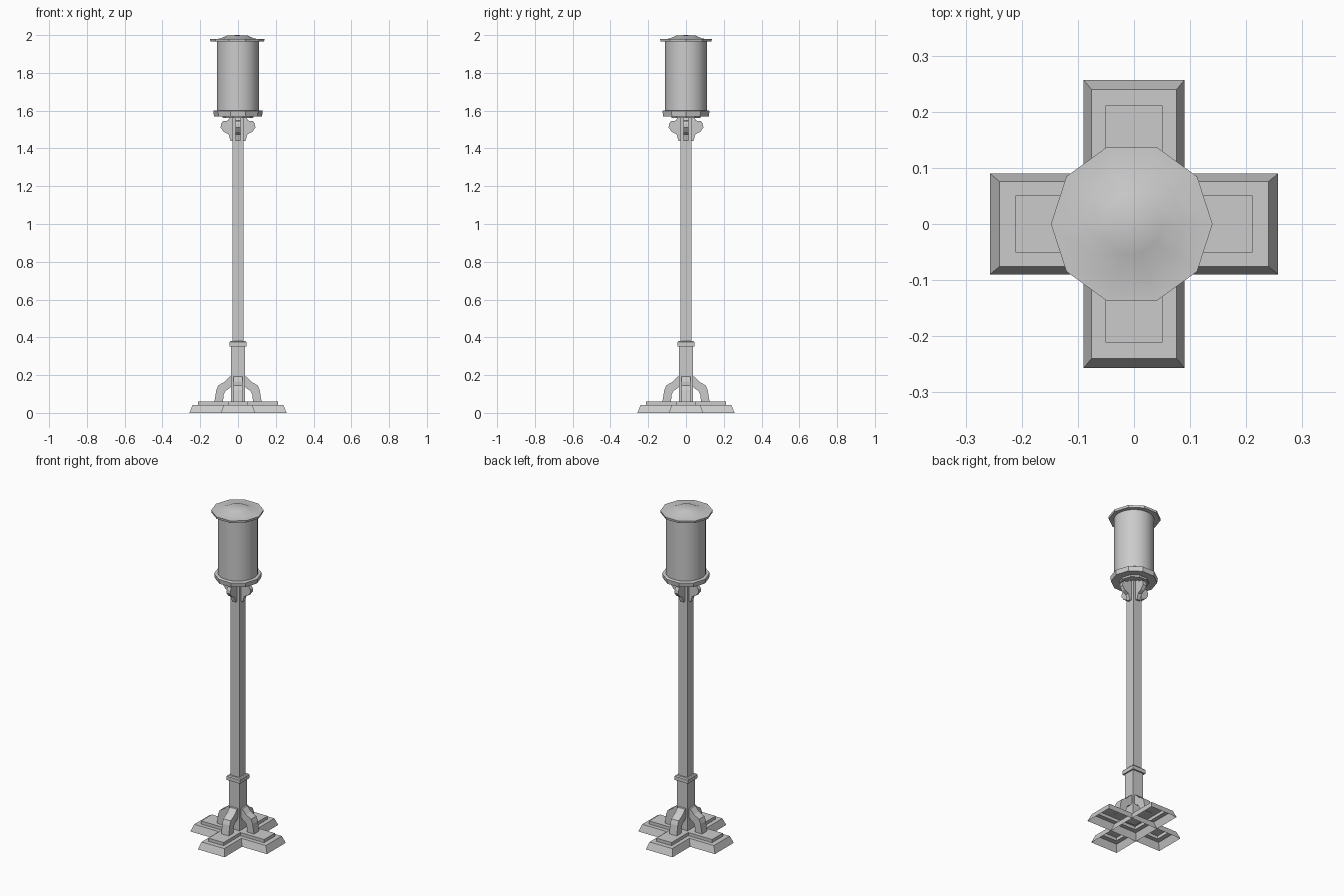
import bpy, bmesh, math
from mathutils import Matrix

if "Cube" in bpy.data.objects:
    bpy.data.objects.remove(bpy.data.objects["Cube"])


def finish(name, bm, normals=True):
    if normals:
        bmesh.ops.recalc_face_normals(bm, faces=bm.faces)
    me = bpy.data.meshes.new(name)
    bm.to_mesh(me)
    bm.free()
    ob = bpy.data.objects.new(name, me)
    bpy.context.collection.objects.link(ob)
    return ob


def stack(name, levels, bottom=True, angle=0):
    """Rectangular sections (half x, half y, z) joined from bottom to top."""
    bm = bmesh.new()
    rings = [[bm.verts.new((sx * hx, sy * hy, z))
              for sx, sy in ((-1, -1), (1, -1), (1, 1), (-1, 1))]
             for hx, hy, z in levels]
    for a, b in zip(rings, rings[1:]):
        for i in range(4):
            j = (i + 1) % 4
            bm.faces.new((a[i], a[j], b[j], b[i]))
    bm.faces.new(rings[-1])
    if bottom:
        bm.faces.new(rings[0][::-1])
    bm.transform(Matrix.Rotation(angle, 4, 'Z'))
    return finish(name, bm, normals=False)


def lathe(name, profile, sides, x=0, smooth=35):
    """Turn an (r, z) profile about the vertical axis."""
    bm = bmesh.new()
    vs = [bm.verts.new((r, 0, z)) for r, z in profile]
    es = [bm.edges.new(p) for p in zip(vs, vs[1:])]
    bmesh.ops.spin(bm, geom=vs + es, cent=(0, 0, 0), axis=(0, 0, 1),
                   angle=2 * math.pi, steps=sides)
    bmesh.ops.remove_doubles(bm, verts=bm.verts, dist=1e-4)
    bmesh.ops.translate(bm, verts=bm.verts, vec=(x, 0, 0))
    ob = finish(name, bm)
    bpy.ops.object.select_all(action='DESELECT')
    bpy.context.view_layer.objects.active = ob
    ob.select_set(True)
    bpy.ops.object.shade_smooth_by_angle(angle=math.radians(smooth))
    return ob


def brackets(name, outline, half):
    """Four copies of an extruded (r, z) outline around the post."""
    for k in range(4):
        bm = bmesh.new()
        f = bm.faces.new([bm.verts.new((r, -half, z)) for r, z in outline])
        ext = bmesh.ops.extrude_face_region(bm, geom=[f], use_keep_orig=True)
        moved = [v for v in ext['geom'] if isinstance(v, bmesh.types.BMVert)]
        bmesh.ops.translate(bm, verts=moved, vec=(0, 2 * half, 0))
        bm.transform(Matrix.Rotation(k * math.pi / 2, 4, 'Z'))
        finish(f"{name}_{k + 1}", bm)


# Crossed stepped plinths, open underneath
plinth = [(0.257, 0.09, 0), (0.24, 0.076, 0.042),
          (0.211, 0.051, 0.042), (0.211, 0.051, 0.061)]
for k in range(2):
    stack(f"base_plinth_{k + 1}", plinth, bottom=False, angle=k * math.pi / 2)

# Square post: thick foot, collar, slim shaft
stack("post_foot", [(0.036, 0.036, 0.055), (0.036, 0.036, 0.355)])
stack("post_collar", [(0.045, 0.045, 0.352), (0.045, 0.045, 0.374), (0.04, 0.04, 0.38)])
stack("post_shaft", [(0.029, 0.029, 0.37), (0.029, 0.029, 1.57)])

# Curved foot braces and thin scrolled brackets under the lamp
brackets("foot_brace", [(0.03, 0.195), (0.045, 0.192), (0.07, 0.165), (0.105, 0.145),
                        (0.115, 0.12), (0.125, 0.058), (0.08, 0.058), (0.075, 0.1),
                        (0.065, 0.117), (0.045, 0.13), (0.03, 0.15)], 0.025)
brackets("lamp_bracket", [(0.02, 1.44), (0.04, 1.44), (0.05, 1.475), (0.075, 1.487),
                          (0.092, 1.51), (0.09, 1.53), (0.08, 1.545), (0.052, 1.547),
                          (0.045, 1.567), (0.02, 1.567)], 0.012)

# Lamp: lower rim, round body, ten-sided domed cap
lathe("lamp_rim", [(0, 1.56), (0.08, 1.56), (0.082, 1.57), (0.127, 1.57), (0.131, 1.598),
                   (0.125, 1.602), (0, 1.602)], 10)
lathe("lamp_body", [(0, 1.595), (0.111, 1.595), (0.111, 1.972), (0, 1.972)], 20)
lathe("lamp_cap", [(0, 1.966), (0.142, 1.966), (0.144, 1.979), (0.092, 1.981),
                   (0.055, 1.997), (0, 2.0)], 10, x=-0.004)
